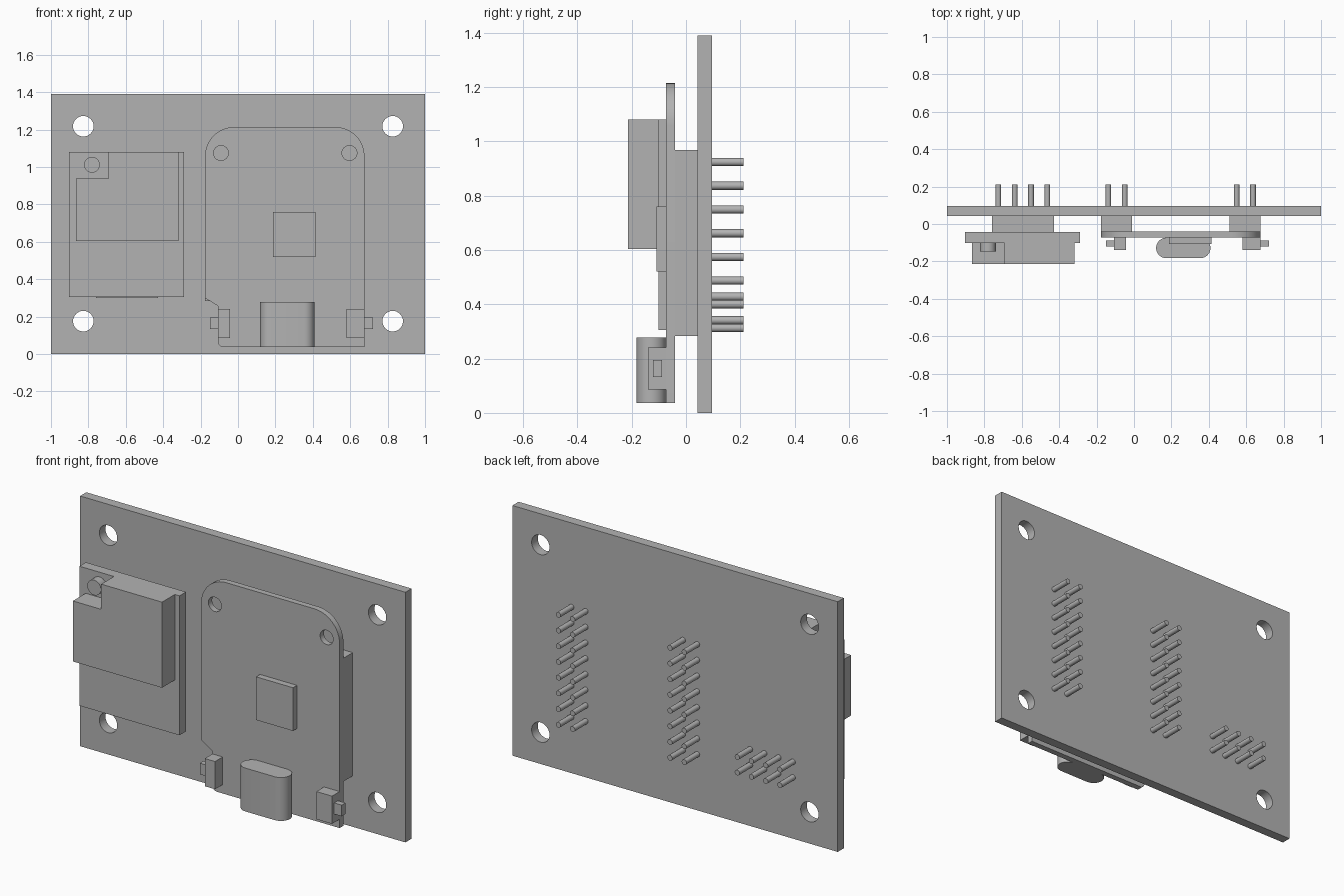
import bpy, bmesh, math
from mathutils import Matrix

cube = bpy.data.objects.get("Cube")
if cube:
    bpy.data.objects.remove(cube, do_unlink=True)

grey = bpy.data.materials.new("plain grey")
grey.use_nodes = True
grey.diffuse_color = (0.45, 0.45, 0.45, 1)
bsdf = next(n for n in grey.node_tree.nodes if n.type == 'BSDF_PRINCIPLED')
bsdf.inputs["Base Color"].default_value = grey.diffuse_color


def finish(name, bm):
    mesh = bpy.data.meshes.new(name)
    bmesh.ops.recalc_face_normals(bm, faces=bm.faces)
    for f in bm.faces:
        f.smooth = True
    bm.to_mesh(mesh)
    bm.free()
    mesh.set_sharp_from_angle(angle=math.radians(30))
    mesh.materials.clear()
    mesh.materials.append(grey)
    obj = bpy.data.objects.new(name, mesh)
    bpy.context.collection.objects.link(obj)
    return obj


def arc(cx, cy, r, start, end, steps=12):
    angles = [math.radians(start + (end - start) * i / steps) for i in range(steps + 1)]
    return [(cx + r * math.cos(a), cy + r * math.sin(a)) for a in angles]


def circle(cx, cy, r):
    return arc(cx, cy, r, 0, 360, 32)[:-1]


def slab(name, loops, lo, hi, upright=True):
    """Extrude outlines (first is outer, rest are holes) along y, or along z."""
    curve = bpy.data.curves.new(name, 'CURVE')
    curve.dimensions = '2D'
    curve.fill_mode = 'BOTH'
    curve.extrude = (hi - lo) / 2
    for loop in loops:
        spline = curve.splines.new('POLY')
        spline.points.add(len(loop) - 1)
        for p, (x, y) in zip(spline.points, loop):
            p.co = (x, y, 0, 1)
        spline.use_cyclic_u = True
    temp = bpy.data.objects.new(name + " outline", curve)
    bpy.context.collection.objects.link(temp)
    deps = bpy.context.evaluated_depsgraph_get()
    mesh = bpy.data.meshes.new_from_object(temp.evaluated_get(deps))
    bm = bmesh.new()
    bm.from_mesh(mesh)
    bpy.data.objects.remove(temp, do_unlink=True)
    bpy.data.curves.remove(curve)
    bpy.data.meshes.remove(mesh)
    bmesh.ops.remove_doubles(bm, verts=bm.verts, dist=0.0001)
    mid = (lo + hi) / 2
    if upright:
        move = Matrix.Translation((0, mid, 0)) @ Matrix.Rotation(math.pi / 2, 4, 'X')
    else:
        move = Matrix.Translation((0, 0, mid))
    bm.transform(move)
    return finish(name, bm)


def box(name, x, y, z):
    bm = bmesh.new()
    size = [b - a for a, b in (x, y, z)]
    centre = [(a + b) / 2 for a, b in (x, y, z)]
    bmesh.ops.create_cube(bm, size=1, matrix=Matrix.Translation(centre) @ Matrix.Diagonal((*size, 1)))
    return finish(name, bm)


def pins(name, xs, zs):
    bm = bmesh.new()
    for x in xs:
        for z in zs:
            bmesh.ops.create_cone(
                bm, cap_ends=True, segments=16, radius1=0.015, radius2=0.015, depth=0.125,
                matrix=Matrix.Translation((x, 0.15, z)) @ Matrix.Rotation(math.pi / 2, 4, 'X'))
    return finish(name, bm)


# Carrier board with four mounting holes
board_back, board_front = 0.096, 0.042
slab("carrier_board",
     [[(-1, 0), (1, 0), (1, 1.39), (-1, 1.39)]]
     + [circle(x, z, 0.055) for x in (-0.827, 0.827) for z in (0.176, 1.218)],
     board_front, board_back)

# Controller board with rounded top, stepped lower corner and two holes
plate_front, plate_back = -0.073, -0.04
left, right, top, bottom, r = -0.176, 0.676, 1.214, 0.037, 0.155
outline = [(right, bottom)]
outline += arc(right - r, top - r, r, 0, 90) + arc(left + r, top - r, r, 90, 180)
outline += [(left, 0.3), (-0.107, 0.257)] + arc(-0.077, bottom + 0.03, 0.03, 180, 270, 6)
slab("controller_board", [outline, circle(-0.091, 1.075, 0.04), circle(0.596, 1.075, 0.04)],
     plate_front, plate_back)
box("controller_chip", (0.187, 0.414), (-0.108, plate_front), (0.52, 0.76))

# Port shell with rounded ends
pr, py = 0.055, -0.128
slab("port_shell", [arc(0.409 - pr, py, pr, -90, 90) + arc(0.118 + pr, py, pr, 90, 270)],
     bottom, 0.278, upright=False)

# Side push buttons
for side, body, nub in (("right", (-0.106, -0.043), (-0.15, -0.106)),
                        ("left", (0.58, 0.676), (0.676, 0.722))):
    box(side + "_button_body", body, (-0.14, plate_front), (0.086, 0.24))
    box(side + "_button_nub", nub, (-0.121, -0.088), (0.133, 0.195))

# Sensor module: base plate, notched housing and small round post
box("module_base", (-0.904, -0.289), (-0.101, -0.044), (0.305, 1.08))
slab("module_housing",
     [[(-0.866, 0.604), (-0.318, 0.604), (-0.318, 1.08), (-0.692, 1.08), (-0.692, 0.94), (-0.866, 0.94)]],
     -0.213, -0.101)
slab("module_post", [circle(-0.781, 1.012, 0.042)], -0.148, -0.101)

# Header blocks between the boards, with pins through the back
pitch = 0.0873
rows = [0.3125 + pitch * i for i in range(8)]
for side, x0 in (("right", -0.176), ("left", 0.51)):
    box(side + "_header", (x0, x0 + 0.166), (plate_back, board_front), (0.283, 0.968))
    pins(side + "_header_pins", [x0 + 0.039, x0 + 0.039 + pitch], rows)
box("module_header", (-0.759, -0.427), (-0.044, board_front), (0.301, 0.467))
pins("module_header_pins", [-0.725 + pitch * i for i in range(4)], [0.341, 0.428])
